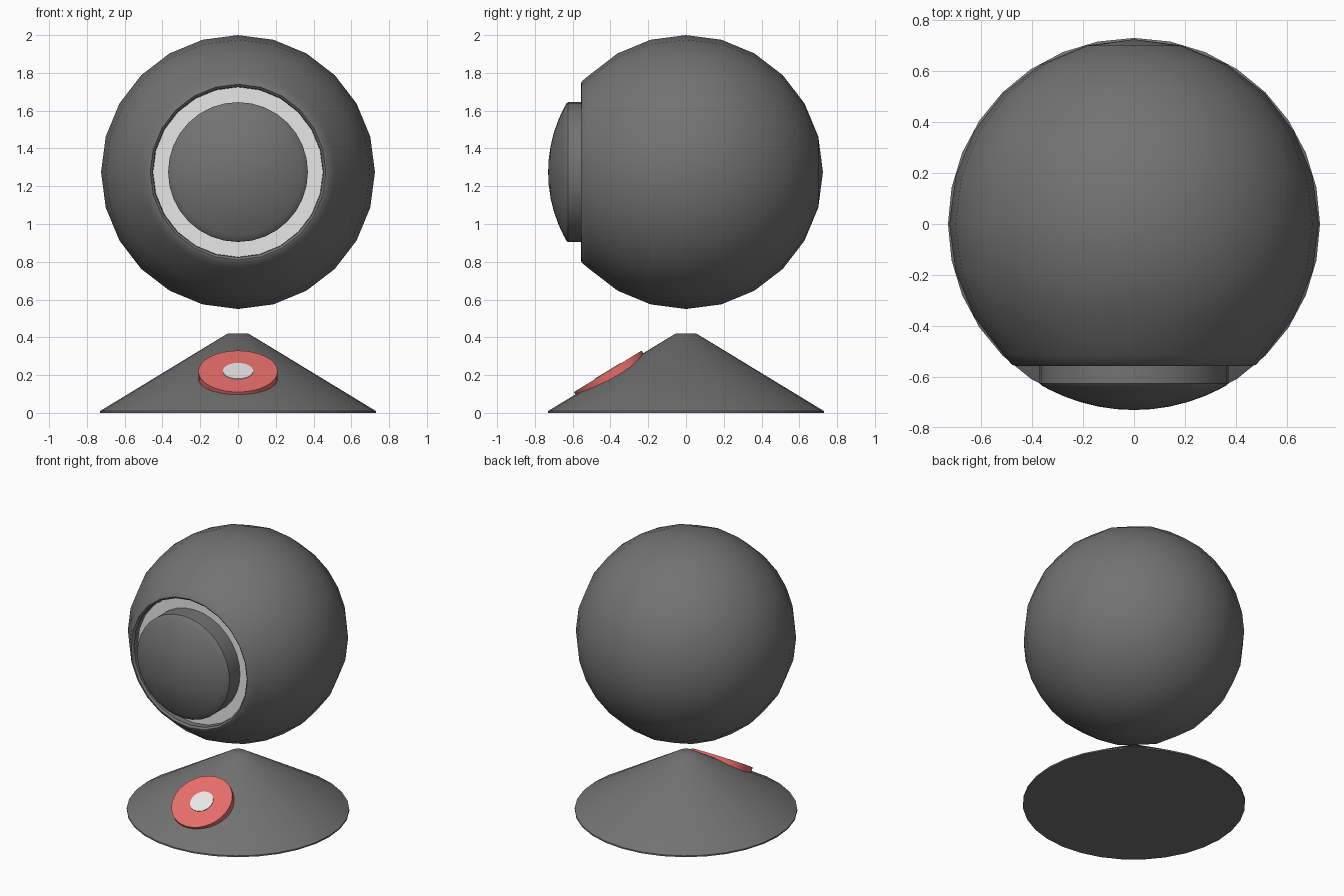
import bpy, bmesh, math
from mathutils import Matrix

old = bpy.data.objects.get("Cube")
if old:
    bpy.data.objects.remove(old)


def material(name, rgb):
    mat = bpy.data.materials.new(name)
    mat.use_nodes = True
    color = (*rgb, 1)
    mat.diffuse_color = color
    mat.node_tree.nodes["Principled BSDF"].inputs["Base Color"].default_value = color
    return mat


GREY = material("dark grey", (0.17, 0.17, 0.17))
WHITE = material("white", (0.8, 0.8, 0.8))
RED = material("soft red", (0.8, 0.155, 0.145))


def lathe(name, profile, sides, mat, location, tilt=0.0):
    """Turn a (radius, height) profile, then tilt its axis towards the front."""
    bm = bmesh.new()
    rings = []
    for r, h in profile:
        if r == 0:
            rings.append([bm.verts.new((0, 0, h))])
        else:
            angles = [math.tau * i / sides for i in range(sides)]
            rings.append([bm.verts.new((r * math.cos(a), r * math.sin(a), h)) for a in angles])
    for low, high in zip(rings, rings[1:]):
        for i in range(sides):
            j = (i + 1) % sides
            if len(low) == 1:
                bm.faces.new((low[0], high[j], high[i]))
            elif len(high) == 1:
                bm.faces.new((low[i], low[j], high[0]))
            else:
                bm.faces.new((low[i], low[j], high[j], high[i]))
    bmesh.ops.recalc_face_normals(bm, faces=bm.faces)
    bm.transform(Matrix.Rotation(math.radians(tilt), 4, "X"))
    mesh = bpy.data.meshes.new(name)
    bm.to_mesh(mesh)
    bm.free()
    obj = bpy.data.objects.new(name, mesh)
    obj.location = location
    mesh.materials.append(mat)
    bpy.context.collection.objects.link(obj)
    bpy.ops.object.select_all(action="DESELECT")
    obj.select_set(True)
    bpy.context.view_layer.objects.active = obj
    bpy.ops.object.shade_smooth_by_angle(angle=math.radians(35))
    return obj


# Ball with a rounded rim around a shallow socket in its front
R = 0.725
CENTRE = (0, 0, 1.275)
ball = [(R * math.sin(math.radians(a)), -R * math.cos(math.radians(a))) for a in range(0, 136, 15)]
ball[0] = (0, -R)
ball += [(0.48, 0.552), (0.465, 0.557), (0.452, 0.545), (0.45, 0.49), (0, 0.49)]
lathe("ball_shell", ball, 24, GREY, CENTRE, 90)

# White ring on the socket floor
lathe("socket_ring", [(0.36, 0.49), (0.36, 0.505), (0.45, 0.505), (0.45, 0.49), (0.36, 0.49)],
      24, WHITE, CENTRE, 90)

# Lens: short barrel with a domed front
DOME = 0.73
lens = [(0, 0.495), (0.37, 0.495), (0.37, 0.625)]
lens += [(r, math.sqrt(DOME ** 2 - r ** 2)) for r in (0.362, 0.335, 0.28, 0.21, 0.14, 0.07, 0)]
lathe("lens", lens, 32, GREY, CENTRE, 90)

# Conical stand with a thin foot edge
lathe("cone_stand", [(0, 0), (0.73, 0), (0.73, 0.01), (0.055, 0.42), (0, 0.42)], 32, GREY, (0, 0, 0))

# Button lying on the front slope, with a white centre
SLOPE = 31.5
BUTTON = (0, -0.414, 0.22)
lathe("button", [(0, -0.06), (0.21, -0.06), (0.21, 0), (0, 0)], 32, RED, BUTTON, SLOPE)
lathe("button_centre", [(0, -0.003), (0.08, -0.003), (0.08, 0.003), (0, 0.003)], 32, WHITE, BUTTON, SLOPE)
